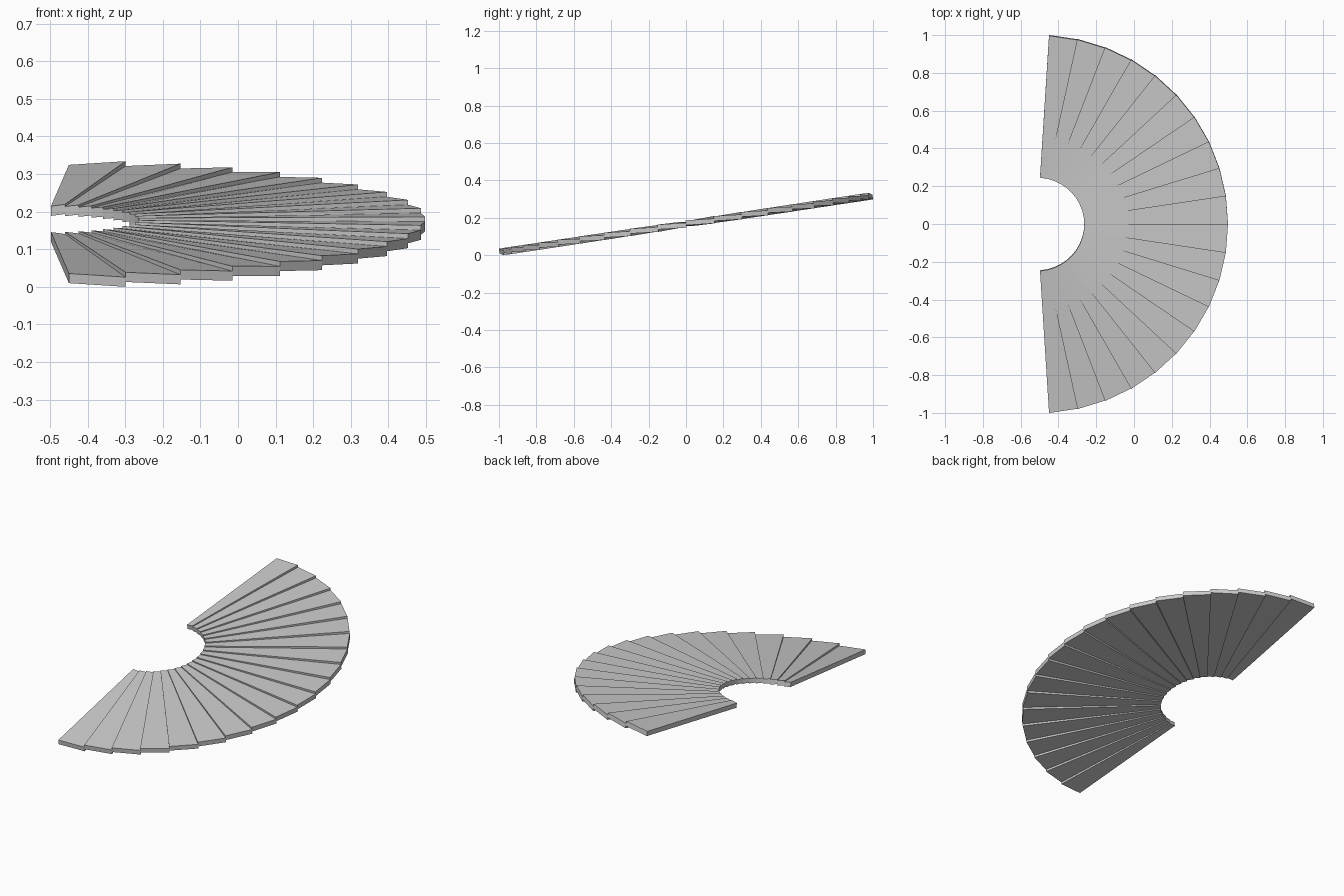
import bpy
from math import sin, cos, radians
from mathutils import Matrix

if "Cube" in bpy.data.objects:
    bpy.data.objects.remove(bpy.data.objects["Cube"])

COUNT = 20            # blades in the fan
STEP = radians(8.64)  # angle covered by one blade
INNER, OUTER = 0.25, 1.011
THICK = 0.026


def blade_mesh():
    # One tapered slat, its clockwise edge raised to overlap like a shingle
    h = STEP / 2
    corners = [(INNER, -h, 0.003), (OUTER, -h, 0.0065),
               (OUTER, h, -0.0065), (INNER, h, -0.003)]
    verts = [(r * cos(a), r * sin(a), z + s * THICK / 2)
             for s in (-1, 1) for r, a, z in corners]
    faces = [(3, 2, 1, 0), (4, 5, 6, 7)]
    faces += [(i, (i + 1) % 4, (i + 1) % 4 + 4, i + 4) for i in range(4)]
    mesh = bpy.data.meshes.new("fan_blade")
    mesh.from_pydata(verts, [], faces)
    mesh.update()
    return mesh


# Blades spread around the hub, the whole fan tilted up towards the back
mesh = blade_mesh()
tilt = Matrix.Translation((-0.5133, 0, 0.167)) @ Matrix.Rotation(radians(8.6), 4, 'X')
for i in range(COUNT):
    blade = bpy.data.objects.new(f"fan_blade_{i + 1}", mesh)
    blade.matrix_world = tilt @ Matrix.Rotation((i - (COUNT - 1) / 2) * STEP, 4, 'Z')
    bpy.context.collection.objects.link(blade)
